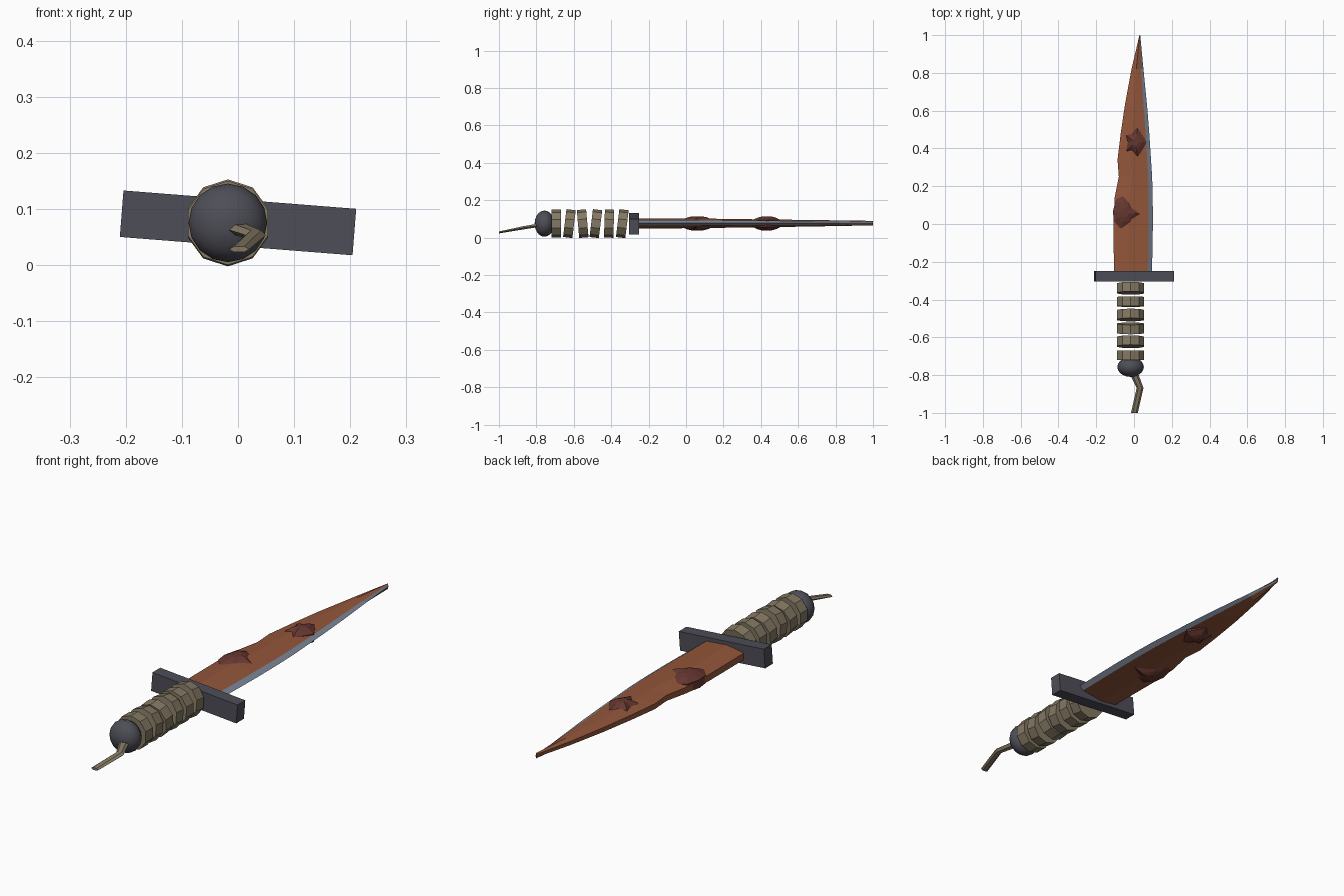
import bpy, bmesh, math
from mathutils import Matrix, Vector

if "Cube" in bpy.data.objects:
    bpy.data.objects.remove(bpy.data.objects["Cube"])


def material(name, rgb):
    m = bpy.data.materials.new(name)
    m.use_nodes = True
    m.diffuse_color = (*rgb, 1)
    m.node_tree.nodes["Principled BSDF"].inputs["Base Color"].default_value = (*rgb, 1)
    return m


IRON = material("dark iron", (0.075, 0.075, 0.095))
WRAP = material("tan wrap", (0.23, 0.19, 0.125))
RUST = material("rusty blade", (0.29, 0.092, 0.042))
STEEL = material("sharp steel", (0.21, 0.25, 0.33))
CRUST = material("dark rust", (0.13, 0.038, 0.03))


def finish(name, bm, *mats):
    bmesh.ops.recalc_face_normals(bm, faces=bm.faces)
    mesh = bpy.data.meshes.new(name)
    bm.to_mesh(mesh)
    bm.free()
    for m in mats:
        mesh.materials.append(m)
    ob = bpy.data.objects.new(name, mesh)
    bpy.context.collection.objects.link(ob)
    return ob


def loft(bm, rings, cap=True):
    """Skin a list of equal-length point rings; returns side faces by column."""
    loops = [[bm.verts.new(p) for p in r] for r in rings]
    n = len(loops[0])
    cols = [[] for _ in range(n)]
    for a, b in zip(loops, loops[1:]):
        for i in range(n):
            j = (i + 1) % n
            cols[i].append(bm.faces.new((a[i], a[j], b[j], b[i])))
    if cap:
        bm.faces.new(loops[0])
        bm.faces.new(loops[-1])
    return cols


def tilt(bm, degrees, centre):
    bmesh.ops.rotate(bm, cent=centre, verts=bm.verts,
                     matrix=Matrix.Rotation(math.radians(degrees), 3, 'Y'))


MID = 0.076
GRIP_X = -0.018

# Blade: y, spine x, cutting edge x, bevel width, ridge half thickness
stations = [
    (-0.27, -0.106, 0.095, 0.020, 0.027),
    (0.00, -0.108, 0.100, 0.022, 0.026),
    (0.14, -0.102, 0.099, 0.021, 0.025),
    (0.25, -0.080, 0.096, 0.021, 0.023),
    (0.34, -0.087, 0.090, 0.020, 0.022),
    (0.48, -0.070, 0.081, 0.019, 0.020),
    (0.63, -0.048, 0.069, 0.018, 0.018),
    (0.82, -0.013, 0.050, 0.012, 0.015),
    (1.00, 0.029, 0.033, 0.002, 0.012),
]
bm = bmesh.new()
rings = []
for y, spine, edge, bevel, thick in stations:
    ridge = spine + 0.4 * (edge - spine)
    half = [(spine, thick * 0.55), (ridge, thick), (edge - bevel, thick * 0.55)]
    section = half + [(edge, 0)] + [(x, -z) for x, z in reversed(half)]
    rings.append([(x, y, MID + 0.001 + z) for x, z in section])
cols = loft(bm, rings)
for col in (2, 3):          # the two ground faces of the cutting edge
    for f in cols[col]:
        f.material_index = 1
tilt(bm, -1.5, (0, 0, MID))
finish("blade", bm, RUST, STEEL)

# Crusts of rust standing out of both sides of the blade
crusts = {
    "large_crust": [(-.112, .065), (-.096, .13), (-.058, .148), (-.022, .127), (-.005, .09),
                    (.04, .052), (-.005, .016), (-.016, -.01), (-.07, -.027), (-.106, .015)],
    "small_crust": [(-.042, .47), (-.015, .476), (.02, .508), (.042, .475), (.067, .433),
                    (.047, .396), (.02, .354), (-.01, .386), (-.042, .386), (-.032, .433)],
}
for name, outline in crusts.items():
    bm = bmesh.new()
    pts = [Vector((x, y, MID)) for x, y in outline]
    centre = sum(pts, Vector()) / len(pts)
    up = Vector((0, 0, 1))
    layers = [(0.3, -0.038), (0.6, -0.032), (1, -0.018), (1, 0.018), (0.6, 0.032), (0.3, 0.038)]
    loft(bm, [[centre + (p - centre) * s + up * h for p in pts] for s, h in layers])
    finish(name, bm, CRUST)

# Crossguard
bm = bmesh.new()
bmesh.ops.create_cube(bm, size=1)
bmesh.ops.scale(bm, vec=(0.416, 0.054, 0.083), verts=bm.verts)
bmesh.ops.translate(bm, vec=(0, -0.277, 0.075), verts=bm.verts)
tilt(bm, 4.5, (0, 0, 0.075))
finish("crossguard", bm, IRON)

# Grip wrappings: ten-sided bands, each leaning a little
for i, lean in enumerate((0, 7, -5, 7, 2, 7)):
    bm = bmesh.new()
    bmesh.ops.create_cone(bm, cap_ends=True, segments=10, radius1=0.075, radius2=0.075, depth=0.05)
    bmesh.ops.rotate(bm, verts=bm.verts, matrix=Matrix.Rotation(math.radians(90 - lean), 3, 'X'))
    bmesh.ops.translate(bm, vec=(GRIP_X, -0.694 + 0.0707 * i, MID - 0.001), verts=bm.verts)
    finish(f"grip_band_{i + 1}", bm, WRAP)

# Pommel: flattened ball
bm = bmesh.new()
bmesh.ops.create_uvsphere(bm, u_segments=16, v_segments=10, radius=0.07)
bmesh.ops.rotate(bm, verts=bm.verts, matrix=Matrix.Rotation(math.pi / 2, 3, 'X'))
bmesh.ops.scale(bm, vec=(1, 0.75, 1), verts=bm.verts)
bmesh.ops.translate(bm, vec=(GRIP_X, -0.757, 0.075), verts=bm.verts)
pommel = finish("pommel", bm, IRON)
for poly in pommel.data.polygons:
    poly.use_smooth = True

# Loose end of the wrap: a bent, tapering strip
bm = bmesh.new()
rings = []
for x, y, z, wide, thin in ((-0.008, -0.775, 0.068, 0.024, 0.011),
                            (0.032, -0.868, 0.053, 0.018, 0.010),
                            (0.002, -1.0, 0.028, 0.018, 0.006)):
    angles = [math.tau * k / 6 for k in range(6)]
    rings.append([(x + wide * math.cos(a), y, z + thin * math.sin(a)) for a in angles])
loft(bm, rings)
finish("loose_wrap_end", bm, WRAP)
